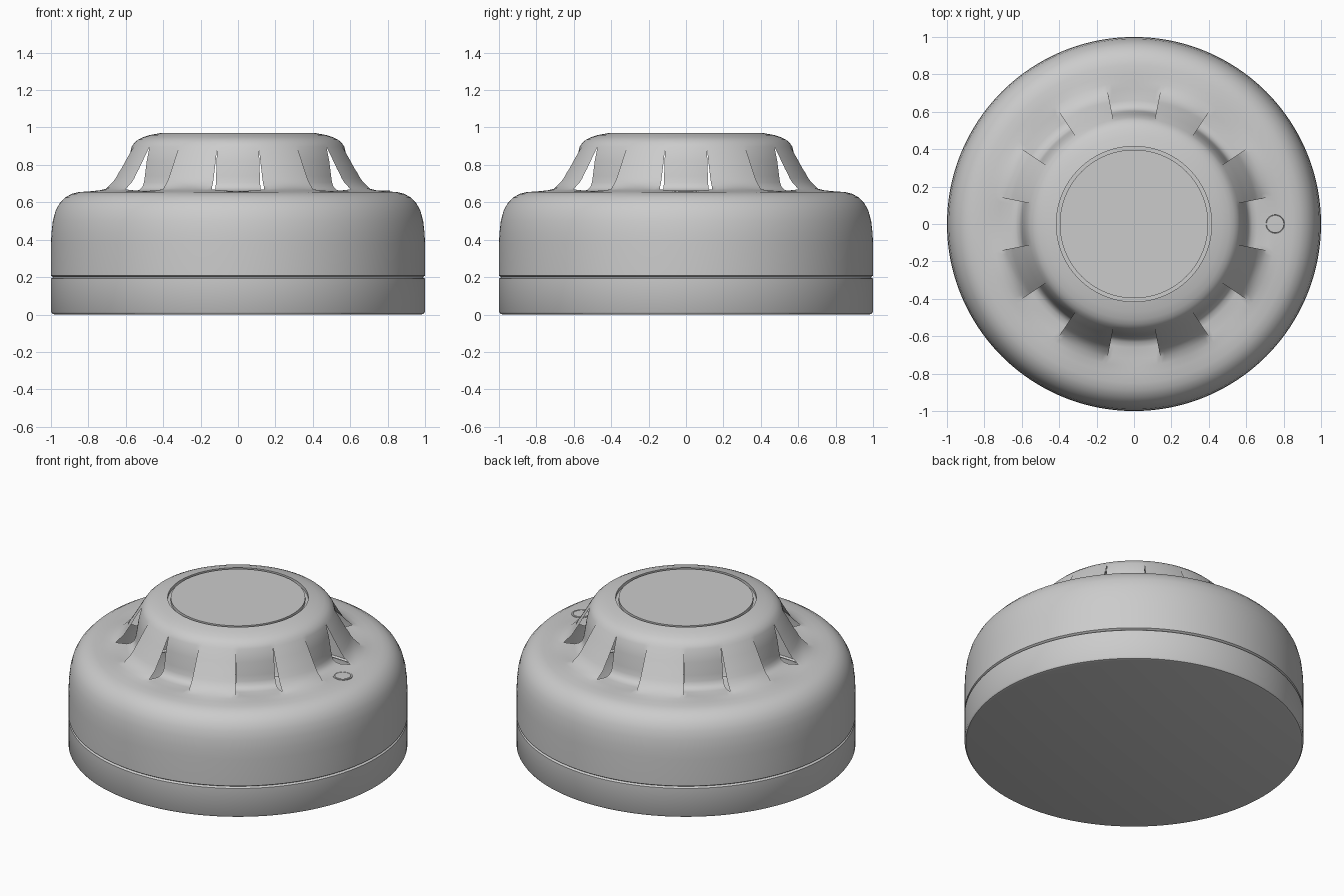
import bpy, bmesh, math

if "Cube" in bpy.data.objects:
    bpy.data.objects.remove(bpy.data.objects["Cube"])

PANELS, STEPS = 16, 12            # alternating recessed / flared panels


def finish(name, bm):
    bmesh.ops.remove_doubles(bm, verts=bm.verts, dist=1e-4)
    bmesh.ops.recalc_face_normals(bm, faces=bm.faces)
    me = bpy.data.meshes.new(name)
    bm.to_mesh(me)
    bm.free()
    ob = bpy.data.objects.new(name, me)
    bpy.context.collection.objects.link(ob)
    bpy.ops.object.select_all(action='DESELECT')
    ob.select_set(True)
    bpy.context.view_layer.objects.active = ob
    bpy.ops.object.shade_smooth_by_angle(angle=math.radians(35))
    return ob


def revolve(name, rows, centre=(0, 0)):
    """Row = (r, z), or (flared rz, recessed rz, split): split rows leave vent gaps."""
    bm = bmesh.new()
    for p in range(PANELS):
        recessed = p % 2 == 0
        grid = []
        for row in rows:
            line = []
            for i in range(STEPS + 1):
                a = math.tau / PANELS * (p - 0.5 + i / STEPS)
                if len(row) == 2:
                    r, z = row
                else:
                    f, c, split = row
                    w = float(recessed) if split else 0.5 + 0.5 * math.cos(a * PANELS / 2)
                    r, z = (f[k] + (c[k] - f[k]) * w for k in (0, 1))
                line.append(bm.verts.new((centre[0] + r * math.cos(a),
                                          centre[1] + r * math.sin(a), z)))
            grid.append(line)
        for lo, hi in zip(grid, grid[1:]):
            for i in range(STEPS):
                bm.faces.new((lo[i], lo[i + 1], hi[i + 1], hi[i]))
    return finish(name, bm)


# Mounting base
revolve("mounting_base", [(0, 0), (0.98, 0), (0.993, 0.004), (1, 0.015),
                          (1, 0.192), (0.988, 0.2)])

# Housing: rounded body, vented cone and top rim with ring groove
body = [(0.988, 0.2), (1, 0.208), (1, 0.38), (0.997, 0.44), (0.99, 0.5),
        (0.976, 0.553), (0.955, 0.593), (0.925, 0.625), (0.89, 0.645), (0.85, 0.655)]
blend = [((0.80, 0.661), (0.80, 0.658), False),
         ((0.76, 0.667), (0.76, 0.659), False),
         ((0.725, 0.678), (0.72, 0.660), False)]
vents = [((0.700, 0.692), (0.660, 0.661), True),
         ((0.682, 0.708), (0.632, 0.667), True),
         ((0.666, 0.730), (0.614, 0.682), True),
         ((0.652, 0.755), (0.605, 0.705), True),
         ((0.636, 0.780), (0.599, 0.740), True),
         ((0.605, 0.835), (0.587, 0.820), True)]
rim = [(0.568, 0.898), (0.554, 0.918), (0.535, 0.935), (0.51, 0.947), (0.47, 0.96),
       (0.415, 0.97), (0.415, 0.95), (0.397, 0.95), (0.397, 0.97), (0, 0.97)]
revolve("vented_housing", body + blend + vents + rim)

# Indicator light set in the shoulder
revolve("indicator_light", [(0.057, 0.65), (0.057, 0.663), (0.050, 0.663),
                            (0.048, 0.660), (0.046, 0.663), (0, 0.664)], (0.755, 0))
